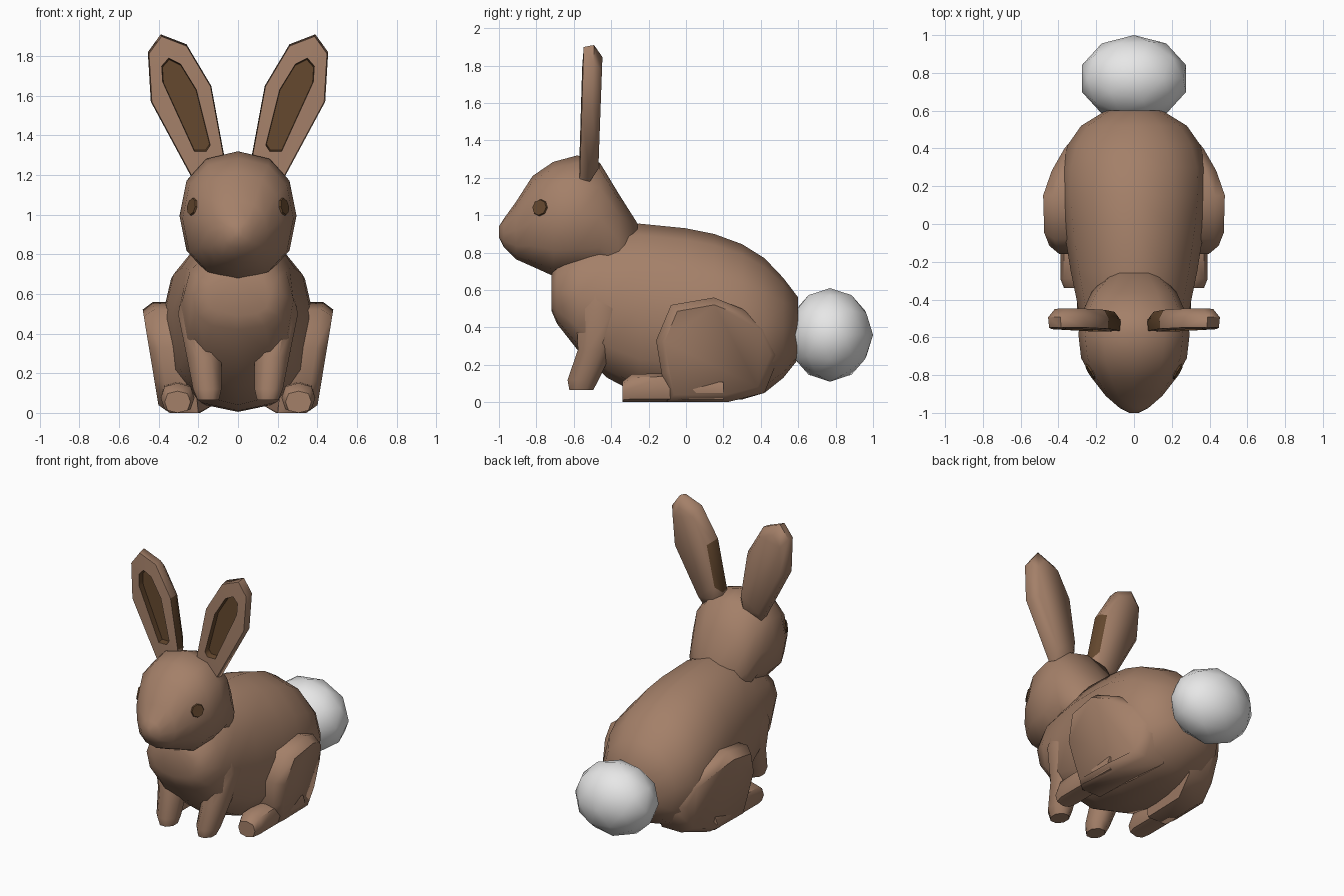
import bpy, bmesh, math
from mathutils import Vector
from mathutils.bvhtree import BVHTree

if "Cube" in bpy.data.objects:
    bpy.data.objects.remove(bpy.data.objects["Cube"])


def material(name, rgb):
    m = bpy.data.materials.new(name)
    m.diffuse_color = (*rgb, 1)
    m.use_nodes = True
    m.node_tree.nodes["Principled BSDF"].inputs["Base Color"].default_value = m.diffuse_color
    return m


FUR = material("brown fur", (0.37, 0.215, 0.14))
DARK = material("dark brown", (0.125, 0.063, 0.027))
WHITE = material("white fluff", (0.8, 0.8, 0.8))


def finish(name, bm, mats, angle=40):
    bmesh.ops.recalc_face_normals(bm, faces=bm.faces[:])
    me = bpy.data.meshes.new(name)
    bm.to_mesh(me)
    bm.free()
    for m in mats:
        me.materials.append(m)
    ob = bpy.data.objects.new(name, me)
    bpy.context.collection.objects.link(ob)
    bpy.ops.object.select_all(action='DESELECT')
    ob.select_set(True)
    bpy.context.view_layer.objects.active = ob
    bpy.ops.object.shade_smooth_by_angle(angle=math.radians(angle))
    return ob


def loft(name, rings, mats=(FUR,), rule=None, angle=50):
    """Skin closed rings of points; rule(ring, side) picks the material index."""
    bm = bmesh.new()
    vs = [[bm.verts.new(p) for p in r] for r in rings]
    n = len(rings[0])
    for i in range(len(vs) - 1):
        for k in range(n):
            j = (k + 1) % n
            f = bm.faces.new((vs[i][k], vs[i][j], vs[i + 1][j], vs[i + 1][k]))
            if rule:
                f.material_index = rule(i, k)
    for i, r in ((0, vs[0]), (len(vs) - 1, vs[-1])):
        f = bm.faces.new(r)
        if rule:
            f.material_index = rule(i, -1)
    return finish(name, bm, mats, angle)


def spow(v, p):
    return math.copysign(abs(v) ** p, v)


def ring_y(y, lo, hi, hw, cx=0, n=12, p=1.0, low=None):
    """Rounded cross-section across y; p / low square off the upper / lower half."""
    out = []
    for k in range(n):
        c, s = math.cos(2 * math.pi * k / n), math.sin(2 * math.pi * k / n)
        q = p if low is None or s > 0 else low
        out.append(Vector((cx + hw * spow(c, q), y,
                           (lo + hi) / 2 + (hi - lo) / 2 * spow(s, q))))
    return out


def ring_z(z, cx, cy, hx, hy, n=8):
    a = [2 * math.pi * (k + .5) / n for k in range(n)]
    return [Vector((cx + hx * 1.06 * math.cos(t), cy + hy * 1.06 * math.sin(t), z)) for t in a]


# Body, flatter underneath
loft("body", [ring_y(*r, low=.78) for r in (
    (-.72, .49, .69, .16), (-.69, .42, .77, .23), (-.58, .28, .86, .28),
    (-.42, .13, .93, .30), (-.25, .04, .955, .335), (0, .01, .93, .375),
    (.15, .005, .90, .39), (.30, .015, .845, .385), (.42, .05, .77, .35),
    (.52, .13, .665, .28), (.60, .23, .56, .15))])

# Head and neck
head_rings = [ring_y(*r, p=.88) for r in (
    (-1.0, .88, .94, .025), (-.975, .83, .98, .075), (-.91, .765, 1.07, .15),
    (-.82, .725, 1.21, .22), (-.71, .675, 1.285, .28), (-.58, .67, 1.32, .295),
    (-.46, .69, 1.28, .27), (-.36, .62, 1.115, .225), (-.26, .60, .957, .13))]
head = loft("head", head_rings)
tree = BVHTree.FromPolygons([v.co for v in head.data.vertices],
                            [p.vertices[:] for p in head.data.polygons])

# Tail
bm = bmesh.new()
bmesh.ops.create_icosphere(bm, subdivisions=2, radius=1)
for v in bm.verts:
    v.co = Vector((v.co.x * .29, .77 + v.co.y * .23, .36 + v.co.z * .25))
finish("tail", bm, [WHITE])

HAUNCH = [(-.13, .15), (-.16, .33), (-.08, .52), (.15, .56), (.30, .50),
          (.44, .40), (.50, .25), (.42, .05), (.22, 0), (-.10, 0)]
EAR = [(.09, 1.18), (.07, 1.30), (.135, 1.65), (.26, 1.86), (.39, 1.91),
       (.455, 1.82), (.44, 1.57), (.23, 1.18)]
INNER = [(.16, 1.32), (.14, 1.35), (.21, 1.63), (.29, 1.76), (.35, 1.79),
         (.385, 1.75), (.38, 1.67), (.22, 1.32)]


def haunch_ring(x, s, k):
    """Thigh outline leaning outward with height, tapering in to the rear."""
    out = []
    for y, z in HAUNCH:
        zz, yy = .28 + (z - .28) * s, .16 + (y - .16) * s
        out.append((x + k * zz - .45 * max(0, yy - .2), yy, zz))
    return out


for side, s in (("left", 1), ("right", -1)):
    def flip(rings):
        return [[(p[0] * s, p[1], p[2]) for p in r] for r in rings]

    # Front leg with paw
    loft(side + "_front_leg", flip([ring_z(*r) for r in (
        (.065, .15, -.56, .055, .065), (.12, .155, -.55, .073, .085),
        (.28, .17, -.485, .09, .095), (.50, .195, -.44, .11, .15),
        (.70, .18, -.42, .08, .11))]))

    # Hind leg: leaning thigh and flat foot
    loft(side + "_thigh", flip([haunch_ring(.20, 1, .1), haunch_ring(.345, 1, .15),
                                haunch_ring(.395, .86, .165)]), angle=60)
    loft(side + "_hind_foot", flip([ring_y(*r, cx=.305, n=8, p=.75) for r in (
        (-.34, 0, .11, .065), (-.29, 0, .15, .085), (-.12, 0, .155, .085),
        (.20, 0, .12, .08))]))

    # Ear: recessed dark hollow, rim, convex back
    def outline(pts, y, f=1.0):
        c = Vector((.255, 1.55))
        return [(c.x + (x - c.x) * f, y + .03 * (z - 1.3), c.y + (z - c.y) * f)
                for x, z in pts]
    loft(side + "_ear", flip([
        outline(INNER, -.53, .97), outline(INNER, -.57), outline(EAR, -.565, .97),
        outline(EAR, -.51), outline(EAR, -.465, .82)]), (FUR, DARK),
        lambda i, k: int(i == 0 or (i in (2, 3) and k == 1)), angle=60)

    # Eye: thin disc laid on the head
    hit, nor, _, _ = tree.ray_cast(Vector((s, -.78, 1.04)), Vector((-s, 0, 0)))
    if nor.x * s < 0:
        nor = -nor
    bm = bmesh.new()
    bmesh.ops.create_cone(bm, cap_ends=True, segments=8, radius1=.046, radius2=.042,
                          depth=.009)
    rot = nor.to_track_quat('Z', 'Y')
    for v in bm.verts:
        v.co = rot @ v.co + hit + nor * .005
    finish(side + "_eye", bm, [DARK])
